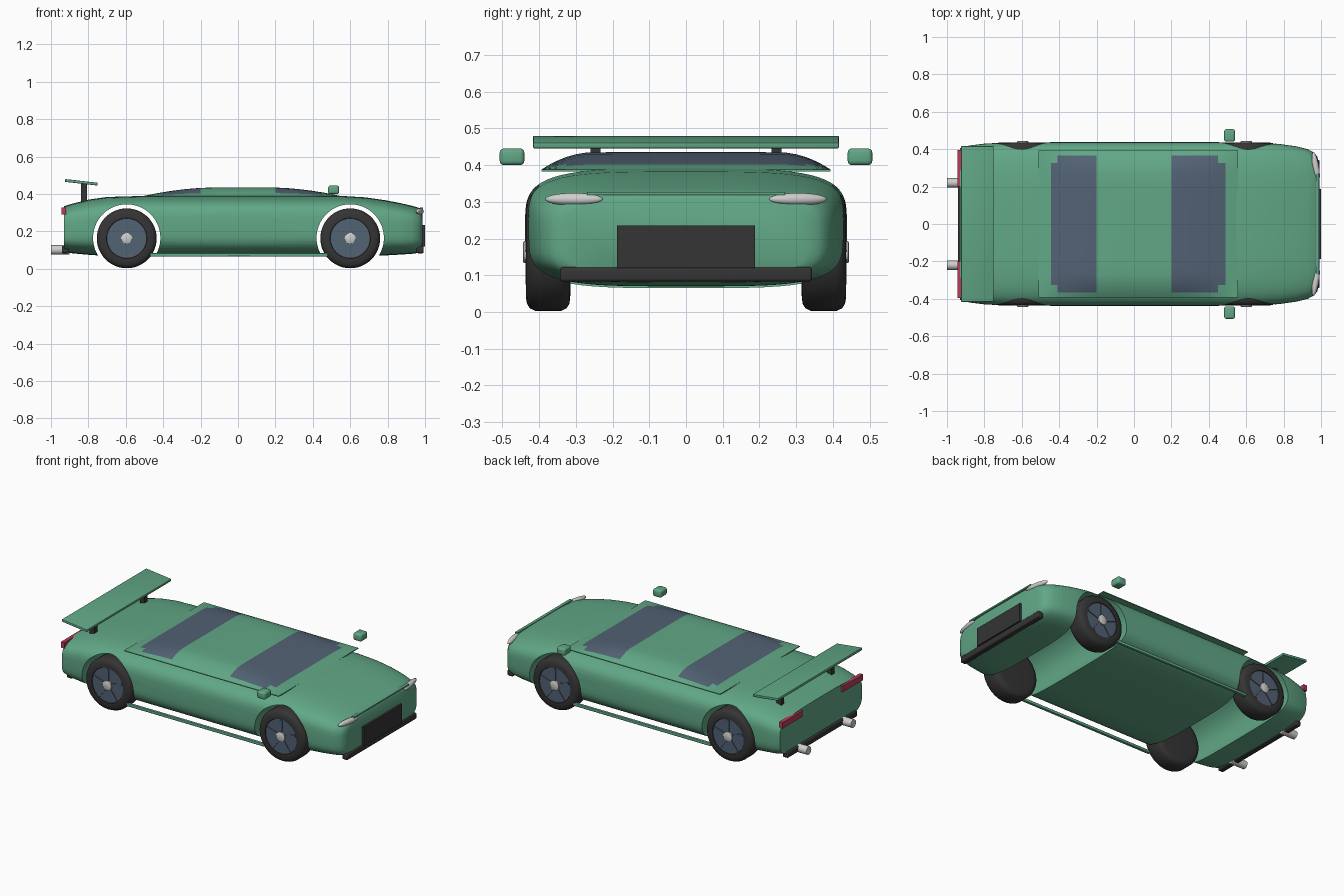
import bpy, bmesh, math
from mathutils import Matrix

if "Cube" in bpy.data.objects:
    bpy.data.objects.remove(bpy.data.objects["Cube"])


def material(name, rgb):
    m = bpy.data.materials.new(name)
    m.diffuse_color = (*rgb, 1)
    m.use_nodes = True
    m.node_tree.nodes["Principled BSDF"].inputs["Base Color"].default_value = m.diffuse_color
    return m


GREEN = material("green paint", (0.12, 0.39, 0.24))
GLASS = material("blue grey glass", (0.085, 0.122, 0.175))
DARK = material("dark rubber", (0.035, 0.035, 0.035))
SILVER = material("light metal", (0.62, 0.62, 0.6))
RED = material("red lens", (0.5, 0.045, 0.1))


def finish(name, bm, *mats, angle=35):
    bmesh.ops.recalc_face_normals(bm, faces=bm.faces)
    mesh = bpy.data.meshes.new(name)
    bm.to_mesh(mesh)
    bm.free()
    ob = bpy.data.objects.new(name, mesh)
    bpy.context.collection.objects.link(ob)
    for m in mats:
        mesh.materials.append(m)
    bpy.ops.object.select_all(action='DESELECT')
    ob.select_set(True)
    bpy.context.view_layer.objects.active = ob
    bpy.ops.object.shade_smooth_by_angle(angle=math.radians(angle))
    return ob


def box(name, x, y, z, mat, bevel=0.0, rot=None):
    """Box from (min, max) ranges, optionally bevelled and turned about its centre."""
    bm = bmesh.new()
    bmesh.ops.create_cube(bm, size=1)
    bmesh.ops.scale(bm, vec=(x[1] - x[0], y[1] - y[0], z[1] - z[0]), verts=bm.verts)
    if bevel:
        bmesh.ops.bevel(bm, geom=bm.edges[:], offset=bevel, segments=3,
                        affect='EDGES', profile=0.5)
    if rot:
        bmesh.ops.transform(bm, matrix=rot, verts=bm.verts)
    bmesh.ops.translate(bm, vec=(sum(x) / 2, sum(y) / 2, sum(z) / 2), verts=bm.verts)
    return finish(name, bm, mat)


def lathe(name, profile, axis, centre, mat, n=48):
    """Solid of revolution; profile holds (distance along axis, radius)."""
    bm = bmesh.new()
    rings = []
    for d, r in profile:
        ring = []
        for i in range(n):
            a = 2 * math.pi * i / n
            c, s = r * math.cos(a), r * math.sin(a)
            p = (d, c, s) if axis == 'x' else (c, d, s)
            ring.append(bm.verts.new([p[k] + centre[k] for k in range(3)]))
        rings.append(ring)
    for a, b in zip(rings, rings[1:]):
        for i in range(n):
            bm.faces.new((a[i], a[(i + 1) % n], b[(i + 1) % n], b[i]))
    bm.faces.new(rings[0])
    bm.faces.new(rings[-1])
    return finish(name, bm, mat)


# Body: rounded sections (x, half width, bottom, top) lofted along the car
SECTIONS = [(-0.93, 0.405, 0.09, 0.335), (-0.88, 0.42, 0.082, 0.35),
            (-0.80, 0.43, 0.075, 0.37), (-0.70, 0.435, 0.068, 0.384),
            (-0.50, 0.438, 0.065, 0.39), (0.0, 0.438, 0.065, 0.39),
            (0.55, 0.438, 0.065, 0.39), (0.68, 0.435, 0.067, 0.382),
            (0.78, 0.428, 0.071, 0.368), (0.87, 0.415, 0.076, 0.351),
            (0.93, 0.40, 0.08, 0.337), (0.965, 0.38, 0.085, 0.327),
            (0.98, 0.36, 0.09, 0.319), (0.987, 0.33, 0.1, 0.308)]
bm = bmesh.new()
N = 64
rings = []
for x, w, lo, hi in SECTIONS:
    ring = []
    for i in range(N):
        a = 2 * math.pi * (i + 0.5) / N
        c, s = math.cos(a), math.sin(a)
        y = w * math.copysign(abs(c) ** 0.5, c)
        z = (lo + hi) / 2 + (hi - lo) / 2 * math.copysign(abs(s) ** 0.5, s)
        ring.append(bm.verts.new((x, y, z)))
    rings.append(ring)
for a, b in zip(rings, rings[1:]):
    for i in range(N):
        bm.faces.new((a[i], a[(i + 1) % N], b[(i + 1) % N], b[i]))
bm.faces.new(rings[0])
bm.faces.new(rings[-1])
body = finish("body", bm, GREEN)

# Wheel wells cut right through the body
WHEEL_X = (-0.595, 0.6)
for wx in WHEEL_X:
    cutter = lathe("wheel_well_cutter", [(-0.6, 0.18), (0.6, 0.18)], 'y',
                   (wx, 0, 0.165), GREEN, 64)
    cutter.hide_render = True
    mod = body.modifiers.new("well", 'BOOLEAN')
    mod.object = cutter
    mod.operation = 'DIFFERENCE'
    mod.solver = 'EXACT'
    bpy.context.view_layer.objects.active = body
    bpy.ops.object.modifier_apply(modifier=mod.name)
    bpy.data.objects.remove(cutter)
bpy.ops.object.select_all(action='DESELECT')
body.select_set(True)
bpy.context.view_layer.objects.active = body
bpy.ops.object.shade_smooth_by_angle(angle=math.radians(35))

# Cabin: shallow dome with glass bands front and rear
XS = [-0.51, -0.48, -0.445, -0.41, -0.35, -0.28, -0.2, -0.1, 0, 0.1,
      0.2, 0.28, 0.35, 0.4, 0.45, 0.49, 0.52, 0.555]
HALF = [0.1, 0.2, 0.27, 0.30, 0.325, 0.345, 0.365, 0.38, 0.393]
YS = [-y for y in reversed(HALF)] + [0] + HALF


def roof_height(x, y):
    t = min(1, max(0, (abs(x - 0.022) - 0.15) / 0.383))
    u = min(1, max(0, (abs(y) - 0.25) / 0.143))
    return 0.388 + 0.047 * (1 - t ** 1.8) * (1 - u ** 2)


bm = bmesh.new()
grid = [[bm.verts.new((x, y, roof_height(x, y))) for y in YS] for x in XS]
for i in range(len(XS) - 1):
    for j in range(len(YS) - 1):
        f = bm.faces.new((grid[i][j], grid[i + 1][j], grid[i + 1][j + 1], grid[i][j + 1]))
        c = f.calc_center_median()
        wide = abs(c.y) < 0.365 and -0.41 < c.x < 0.45
        narrow = abs(c.y) < 0.325 and -0.445 < c.x < 0.49
        f.material_index = int(abs(c.x) > 0.2 and (wide or narrow))
rim = [e for e in bm.edges if e.is_boundary]
ext = bmesh.ops.extrude_edge_only(bm, edges=rim)["geom"]
for v in ext:
    if isinstance(v, bmesh.types.BMVert):
        v.co.z = 0.383
bmesh.ops.contextual_create(bm, geom=[e for e in bm.edges if e.is_boundary])
finish("cabin", bm, GREEN, GLASS, angle=30)

# Wheels: tyre, rim, spokes and hub at each corner
TYRE = [(0.315, 0.12), (0.317, 0.14), (0.325, 0.153), (0.34, 0.16), (0.41, 0.16),
        (0.425, 0.153), (0.433, 0.14), (0.436, 0.12), (0.436, 0.108), (0.428, 0.105)]
for wx in WHEEL_X:
    for s in (-1, 1):
        c = (wx, 0, 0.163)
        lathe("tyre", [(s * d, r) for d, r in TYRE], 'y', c, DARK)
        lathe("rim", [(s * 0.42, 0.106), (s * 0.432, 0.106)], 'y', c, GLASS)
        lathe("hub", [(s * 0.42, 0.03), (s * 0.441, 0.03), (s * 0.444, 0.025)], 'y', c, SILVER, 24)
        for k in range(5):
            a = 2 * math.pi * k / 5 + 0.3
            px, pz = wx + 0.064 * math.cos(a), 0.163 + 0.064 * math.sin(a)
            ys = sorted((s * 0.425, s * 0.437))
            box("spoke", (px - 0.038, px + 0.038), ys, (pz - 0.008, pz + 0.008), GLASS,
                rot=Matrix.Rotation(-a, 4, 'Y'))

# Parts mirrored left and right
for s in (-1, 1):
    def side(a, b):
        return sorted((s * a, s * b))
    box("mirror", (0.482, 0.54), side(0.44, 0.507), (0.4, 0.445), GREEN, 0.011)
    box("side_skirt", (-0.47, 0.48), side(0.413, 0.43), (0.066, 0.084), GREEN, 0.003)
    box("spoiler_post", (-0.84, -0.806), side(0.233, 0.26), (0.345, 0.464), DARK)
    box("tail_light", (-0.943, -0.92), side(0.2, 0.395), (0.29, 0.327), RED)
    lathe("exhaust", [(-1.0, 0.018), (-1.0, 0.025), (-0.9, 0.025)], 'x',
          (0, s * 0.22, 0.101), SILVER, 24)
    # headlight pod following the nose curve
    bm = bmesh.new()
    bmesh.ops.create_uvsphere(bm, u_segments=24, v_segments=12, radius=1)
    bmesh.ops.scale(bm, vec=(0.017, 0.08, 0.017), verts=bm.verts)
    bmesh.ops.rotate(bm, cent=(0, 0, 0), verts=bm.verts,
                     matrix=Matrix.Rotation(s * 0.17, 3, 'Z'))
    bmesh.ops.translate(bm, vec=(0.972, s * 0.305, 0.307), verts=bm.verts)
    finish("headlight", bm, SILVER, angle=60)

# Spoiler wing
box("spoiler_wing", (-0.925, -0.75), (-0.416, 0.416), (0.455, 0.47), GREEN, 0.003,
    Matrix.Rotation(math.radians(6.5), 4, 'Y'))

# Nose and tail trim
box("grille", (0.97, 1.0), (-0.188, 0.188), (0.12, 0.235), DARK)
box("front_bumper", (0.955, 0.993), (-0.343, 0.343), (0.083, 0.122), DARK, 0.008)
box("rear_bumper", (-0.942, -0.905), (-0.343, 0.343), (0.083, 0.122), DARK, 0.008)
box("nose_strip", (0.972, 0.99), (-0.27, 0.27), (0.318, 0.327), GREEN)
